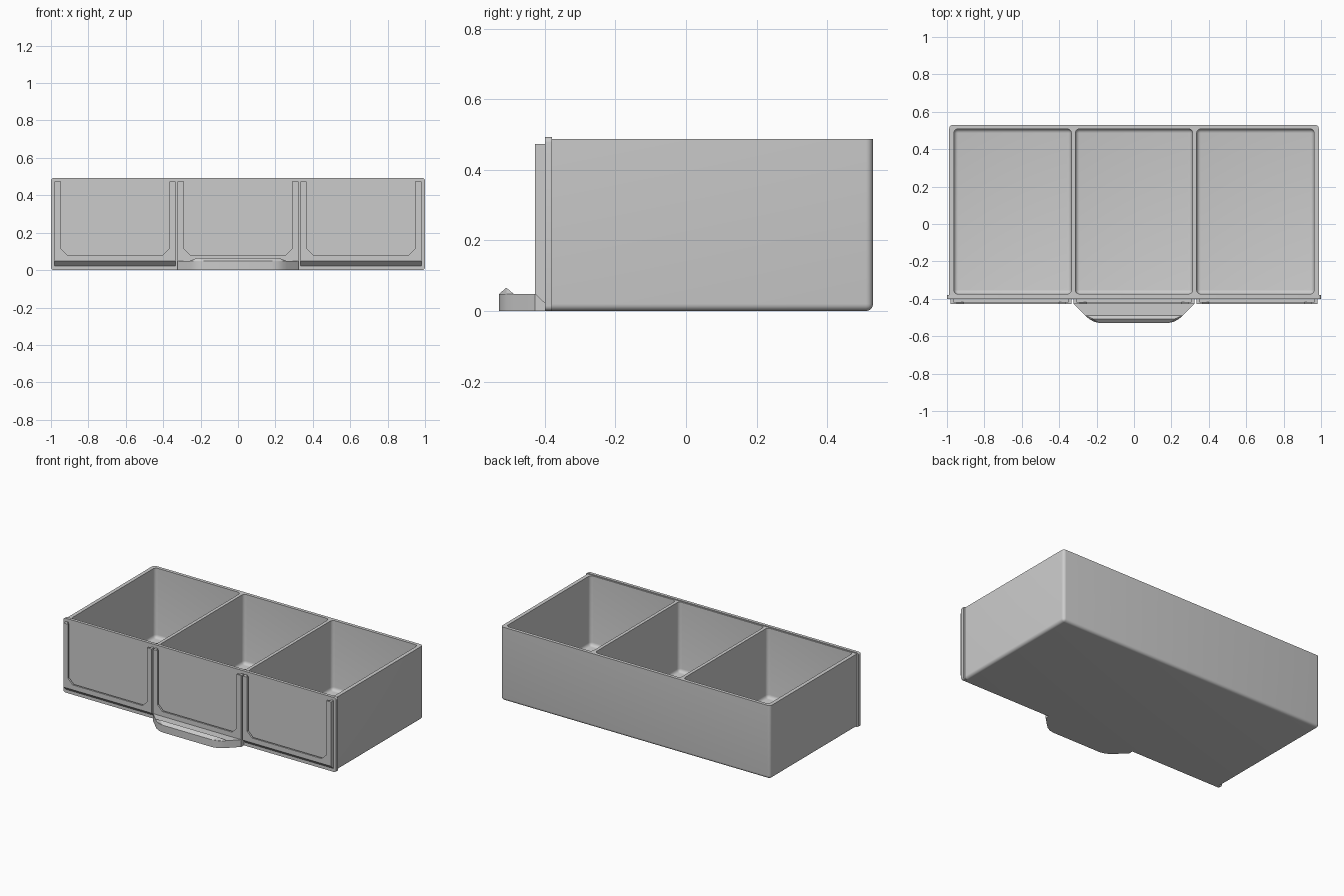
import bpy, bmesh, math
from mathutils import Vector

if "Cube" in bpy.data.objects:
    bpy.data.objects.remove(bpy.data.objects["Cube"], do_unlink=True)

grey = bpy.data.materials.new("light grey plastic")
grey.use_nodes = True
COLOUR = (0.6, 0.6, 0.6, 1)
grey.diffuse_color = COLOUR
grey.node_tree.nodes["Principled BSDF"].inputs["Base Color"].default_value = COLOUR


def finish(name, bm):
    bmesh.ops.recalc_face_normals(bm, faces=bm.faces)
    mesh = bpy.data.meshes.new(name)
    bm.to_mesh(mesh)
    bm.free()
    mesh.materials.append(grey)
    obj = bpy.data.objects.new(name, mesh)
    bpy.context.collection.objects.link(obj)
    return obj


def smooth(obj):
    bpy.ops.object.select_all(action="DESELECT")
    obj.select_set(True)
    bpy.context.view_layer.objects.active = obj
    bpy.ops.object.shade_smooth_by_angle(angle=math.radians(32))


def prism(name, points, axis, start, end):
    """Extrude a 2D outline along one axis."""
    bm = bmesh.new()

    def place(p, d):
        c = list(p)
        c.insert("xyz".index(axis), d)
        return bm.verts.new(c)

    face = bm.faces.new([place(p, start) for p in points])
    new = bmesh.ops.extrude_face_region(bm, geom=[face])["geom"]
    shift = Vector((0, 0, 0))
    shift["xyz".index(axis)] = end - start
    bmesh.ops.translate(bm, vec=shift, verts=[v for v in new if isinstance(v, bmesh.types.BMVert)])
    return finish(name, bm)


def box(name, low, high, radius, rounded):
    """Box whose edges are rounded where the rule says so."""
    low, high = Vector(low), Vector(high)
    bm = bmesh.new()
    bmesh.ops.create_cube(bm, size=1)
    for v in bm.verts:
        v.co = [(a + b) / 2 + c * (b - a) for a, b, c in zip(low, high, v.co)]
    edges = [e for e in bm.edges if rounded(e.verts[0].co, e.verts[1].co)]
    bmesh.ops.bevel(bm, geom=edges, offset=radius, segments=5, profile=0.5, affect="EDGES")
    return finish(name, bm)


def upright(a, b):
    return abs(a.z - b.z) > 0.1


# Drawer body, rounded underneath and at the back corners
FRONT, FLOOR, TOP = -0.4, 0.025, 0.487
body = box("drawer_body", (-0.988, -0.39, 0), (0.988, 0.53, TOP), 0.02,
           lambda a, b: max(a.z, b.z) < 0.1 and max(a.y, b.y) > 0 or upright(a, b) and a.y > 0)

# Three hollow compartments
for i, (left, right) in enumerate([(-0.963, -0.335), (-0.313, 0.313), (0.335, 0.963)]):
    cutter = box("compartment_cutter", (left, -0.374, FLOOR), (right, 0.508, 0.7), 0.022,
                 lambda a, b: upright(a, b) or max(a.z, b.z) < 0.1)
    cutter.hide_render = True
    cut = body.modifiers.new("compartment", "BOOLEAN")
    cut.operation, cut.solver, cut.object = "DIFFERENCE", "EXACT", cutter
    bpy.ops.object.select_all(action="DESELECT")
    bpy.context.view_layer.objects.active = body
    body.select_set(True)
    bpy.ops.object.modifier_apply(modifier=cut.name)
    bpy.data.objects.remove(cutter, do_unlink=True)
smooth(body)

# Front plate, a little larger than the body
plate = box("front_plate", (-1, FRONT, 0), (1, -0.38, 0.493), 0.015,
            lambda a, b: abs(a.y - b.y) > 0.01)
smooth(plate)

# Label holders: sloped bar, thin side rails and an overhanging lip
HALF, LIP_FRONT, LIP_BACK, BAR_TOP, HOLDER_TOP = 0.323, -0.428, -0.416, 0.062, 0.473
bar = [(FRONT, 0.022), (LIP_FRONT, 0.048), (LIP_FRONT, BAR_TOP), (FRONT, BAR_TOP)]
inner = HALF - 0.033
half_lip = [(HALF, BAR_TOP), (HALF, HOLDER_TOP), (inner, HOLDER_TOP),
            (inner, 0.115), (inner - 0.035, 0.08)]
for side, cx in (("right", -0.657), ("middle", 0), ("left", 0.657)):
    prism(side + "_holder_bar", bar, "x", cx - HALF, cx + HALF)
    outline = [(cx + x, z) for x, z in half_lip] + [(cx - x, z) for x, z in reversed(half_lip)]
    prism(side + "_holder_lip", outline, "y", LIP_FRONT, LIP_BACK)
    for s in (-1, 1):
        a, b = cx + s * HALF, cx + s * (HALF - 0.016)
        prism(side + "_holder_rail", [(a, BAR_TOP), (b, BAR_TOP), (b, HOLDER_TOP), (a, HOLDER_TOP)],
              "y", LIP_BACK, FRONT)

# Pull handle at the foot of the middle holder
GRIP_TOP = 0.048
half_grip = [(HALF, FRONT), (HALF, LIP_FRONT), (0.262, -0.488), (0.24, -0.508),
             (0.213, -0.523), (0.18, -0.53)]
grip = prism("handle", half_grip + [(-x, y) for x, y in reversed(half_grip)], "z", 0, GRIP_TOP)
smooth(grip)

# Finger ridge along the handle's front edge
bm = bmesh.new()
for s in (-1, 1):
    for x, y, z in ((0.262, -0.488, GRIP_TOP), (0.24, -0.508, GRIP_TOP),
                    (0.18, -0.53, GRIP_TOP), (0.215, -0.509, 0.066)):
        bm.verts.new((s * x, y, z))
bmesh.ops.convex_hull(bm, input=bm.verts)
finish("handle_ridge", bm)
